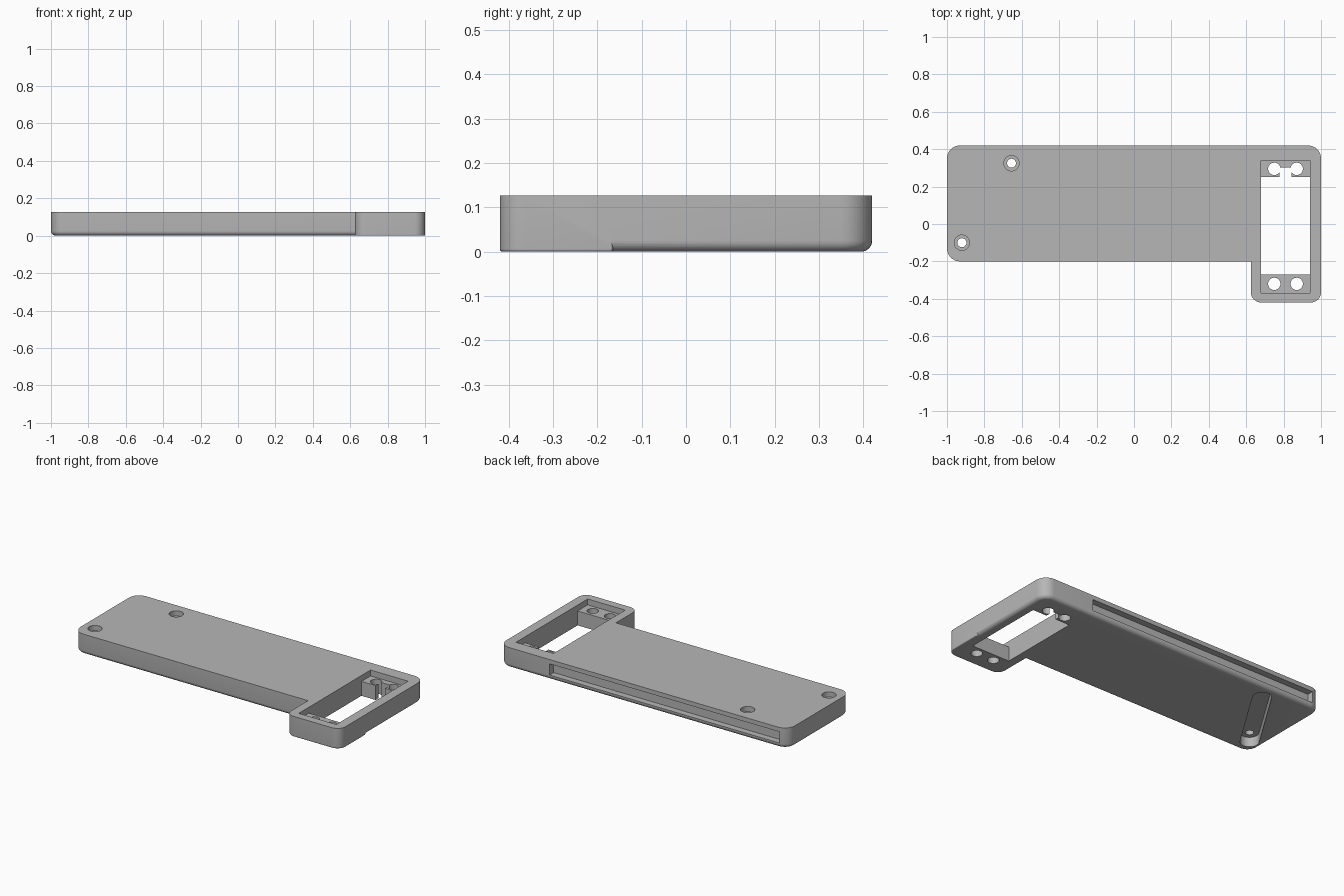
import bpy, bmesh
from math import sin, cos, pi, atan2, hypot
from mathutils import Matrix, Vector

cube = bpy.data.objects.get("Cube")
if cube:
    bpy.data.objects.remove(cube, do_unlink=True)

grey = bpy.data.materials.new("light_grey")
grey.use_nodes = True
colour = (0.47, 0.47, 0.47, 1)
grey.diffuse_color = colour
grey.node_tree.nodes["Principled BSDF"].inputs["Base Color"].default_value = colour


def outline(x0, x1, y0, y1, radii, inset, steps=8):
    """Rounded rectangle, corners ordered back-left, back-right, front-right, front-left."""
    pts = []
    corners = [(x1, y1), (x0, y1), (x0, y0), (x1, y0)]
    for i, ((x, y), r) in enumerate(zip(corners, radii)):
        sx = 1 if x == x1 else -1
        sy = 1 if y == y1 else -1
        r = max(r, inset)
        cx, cy = x - sx * r, y - sy * r
        if r - inset < 1e-6:
            pts.append((cx, cy))
            continue
        for k in range(steps + 1):
            a = (i + k / steps) * pi / 2
            pts.append((cx + (r - inset) * cos(a), cy + (r - inset) * sin(a)))
    return pts


def slab(name, x, y, z, radii=(0, 0, 0, 0), fillet=0.0, matrix=None):
    """Rounded slab with an optional fillet round its bottom edge."""
    bm = bmesh.new()
    levels = [(0, z[0]), (0, z[1])]
    if fillet:
        # stop just short of the full inset so every ring has equal points
        radii = [max(r, fillet * 1.05) for r in radii]
        arc = [k / 6 * pi / 2 for k in range(7)]
        levels = [(fillet * (1 - sin(a)), z[0] + fillet * (1 - cos(a))) for a in arc]
        levels.append((0, z[1]))
    rings = [[bm.verts.new((px, py, h)) for px, py in outline(*x, *y, radii, inset)]
             for inset, h in levels]
    for low, high in zip(rings, rings[1:]):
        for i in range(len(low)):
            j = (i + 1) % len(low)
            bm.faces.new((low[i], low[j], high[j], high[i]))
    bm.faces.new(rings[0][::-1])
    bm.faces.new(rings[-1])
    if matrix:
        bm.transform(matrix)
    bmesh.ops.recalc_face_normals(bm, faces=bm.faces)
    mesh = bpy.data.meshes.new(name)
    bm.to_mesh(mesh)
    bm.free()
    mesh.materials.append(grey)
    obj = bpy.data.objects.new(name, mesh)
    bpy.context.collection.objects.link(obj)
    return obj


def hole(name, x, y, r, z):
    return slab(name, (x - r, x + r), (y - r, y + r), z, (r,) * 4)


def combine(target, tool, operation):
    """Apply one boolean, then drop the helper object."""
    tool.hide_render = True
    mod = target.modifiers.new("boolean", "BOOLEAN")
    mod.operation = operation
    mod.solver = "EXACT"
    mod.object = tool
    bpy.context.view_layer.update()
    graph = bpy.context.evaluated_depsgraph_get()
    mesh = bpy.data.meshes.new_from_object(target.evaluated_get(graph))
    target.modifiers.clear()
    target.data = mesh
    bpy.data.objects.remove(tool, do_unlink=True)


TOP = 0.127
THROUGH = (-0.1, 0.3)

# Main plate and the forward mounting tab
body = slab("mounting_plate", (-1, 1), (-0.2, 0.42), (0, TOP),
            (0.07, 0.07, 0.07, 0.0), 0.025)
tab = slab("tab", (0.625, 1), (-0.42, -0.165), (0, TOP),
           (0.0, 0.0, 0.055, 0.055), 0.006)
combine(body, tab, "UNION")

# Rectangular pocket with a ledge at each end and an open middle
POCKET = (0.68, 0.94)
LEDGE = 0.09
cutters = [
    slab("pocket", POCKET, (-0.37, 0.34), (LEDGE, 0.3)),
    slab("opening", POCKET, (-0.27, 0.25), THROUGH),
    slab("cable_notch", (0.778, 0.843), (0.2, 0.303), THROUGH),
]
for x in (0.75, 0.87):
    for y in (-0.32, 0.295):
        cutters.append(hole("ledge_hole", x, y, 0.033, THROUGH))

# Shallow groove along the back face
cutters.append(slab("back_groove", (-0.94, 0.65), (0.38, 0.6), (0.03, 0.1)))

# Two counterbored screw holes joined by a slanted slot underneath
a, b = Vector((-0.92, -0.1, 0)), Vector((-0.655, 0.325, 0))
for p in (a, b):
    cutters.append(hole("screw_hole", p.x, p.y, 0.024, THROUGH))
    cutters.append(hole("counterbore", p.x, p.y, 0.041, (0.095, 0.3)))
d = b - a
half, r = hypot(d.x, d.y) / 2, 0.053
place = Matrix.Translation((a + b) / 2) @ Matrix.Rotation(atan2(d.y, d.x), 4, "Z")
cutters.append(slab("under_slot", (-half - r, half + r), (-r, r), (-0.1, 0.06),
                    (r,) * 4, matrix=place))

for cutter in cutters:
    combine(body, cutter, "DIFFERENCE")

# Smooth rounded edges, keep the hard ones
bpy.ops.object.select_all(action="DESELECT")
body.select_set(True)
bpy.context.view_layer.objects.active = body
bpy.ops.object.shade_smooth_by_angle(angle=pi / 6)
